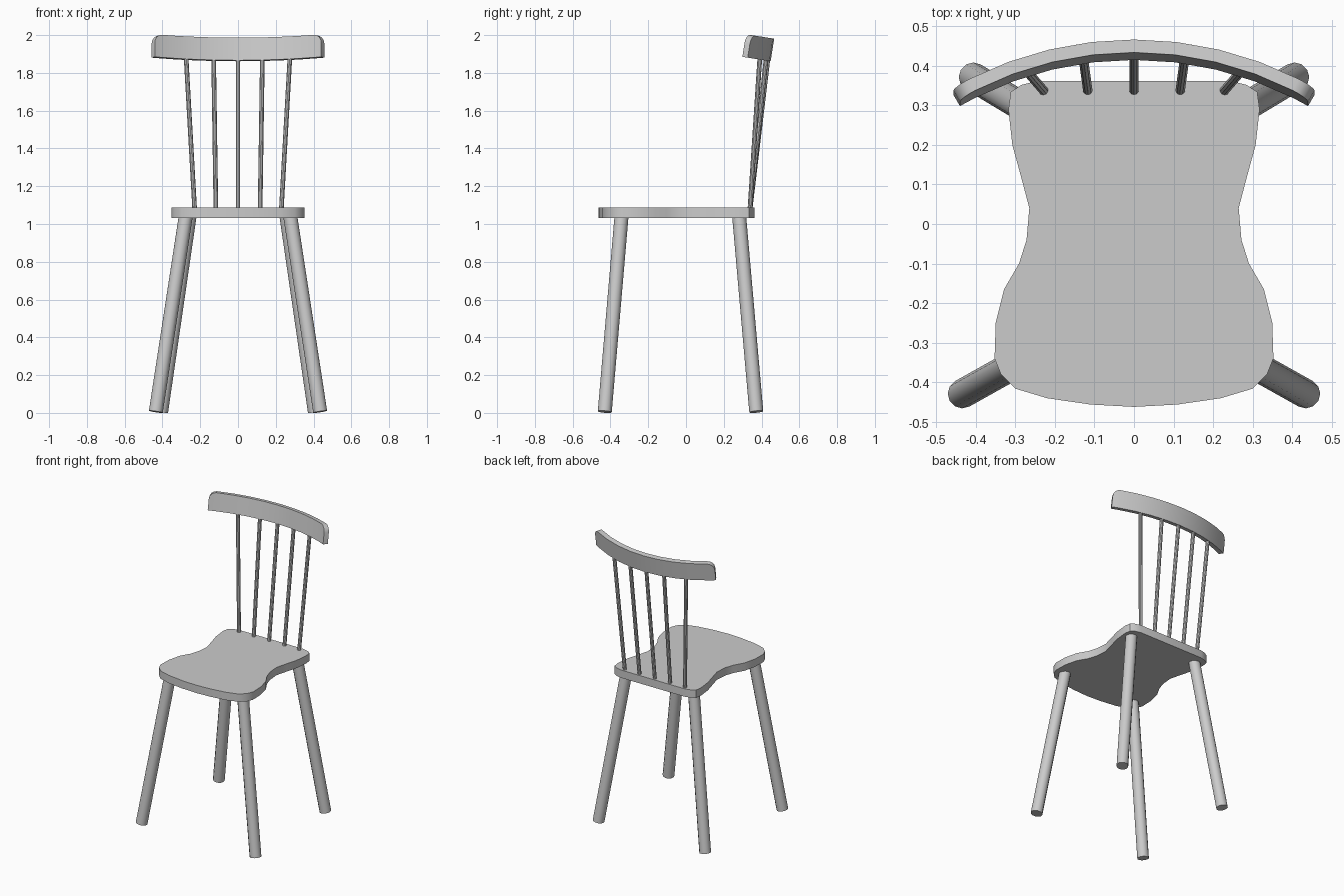
import bpy, bmesh
from math import sin, cos, asin, sqrt, radians, pi
from mathutils import Vector

if "Cube" in bpy.data.objects:
    bpy.data.objects.remove(bpy.data.objects["Cube"])


def finish(bm, name, angle=35):
    bmesh.ops.recalc_face_normals(bm, faces=bm.faces)
    me = bpy.data.meshes.new(name)
    bm.to_mesh(me)
    bm.free()
    ob = bpy.data.objects.new(name, me)
    bpy.context.collection.objects.link(ob)
    bpy.ops.object.select_all(action='DESELECT')
    ob.select_set(True)
    bpy.context.view_layer.objects.active = ob
    bpy.ops.object.shade_smooth_by_angle(angle=radians(angle))
    return ob


def rod(name, a, b, r, sides):
    # Straight round bar from a to b
    a, b = Vector(a), Vector(b)
    d = b - a
    bm = bmesh.new()
    bmesh.ops.create_cone(bm, cap_ends=True, segments=sides,
                          radius1=r, radius2=r, depth=d.length)
    ob = finish(bm, name)
    ob.location = (a + b) / 2
    ob.rotation_euler = d.to_track_quat('Z', 'Y').to_euler()
    return ob


# Seat: half outline mirrored, then extruded
half = [(0.245, 0.362), (0.285, 0.352), (0.312, 0.334), (0.318, 0.29),
        (0.308, 0.20), (0.286, 0.12), (0.265, 0.04), (0.272, -0.04),
        (0.291, -0.10), (0.329, -0.165), (0.35, -0.25), (0.353, -0.34),
        (0.337, -0.38), (0.30, -0.417), (0.22, -0.441), (0.11, -0.457)]
outline = half + [(0, -0.463)] + [(-x, y) for x, y in reversed(half)]
bm = bmesh.new()
face = bm.faces.new([bm.verts.new((x, y, 1.033)) for x, y in outline])
top = bmesh.ops.extrude_face_region(bm, geom=[face])['geom']
bmesh.ops.translate(bm, vec=(0, 0, 0.054),
                    verts=[v for v in top if isinstance(v, bmesh.types.BMVert)])
finish(bm, "seat")

# Splayed legs
for side, sx in (("left", -1), ("right", 1)):
    rod(f"front_leg_{side}", (sx * 0.435, -0.43, 0.006),
        (sx * 0.276, -0.341, 1.045), 0.037, 12)
    rod(f"back_leg_{side}", (sx * 0.407, 0.372, 0.006),
        (sx * 0.256, 0.281, 1.045), 0.037, 12)

# Top rail: curved plank, leaning back, rounded upper corners
R, T, H = 0.911, 0.033, 0.121
TILT, Y0, Z0 = radians(9), 0.448, 1.8615
END, CORNER = asin(0.457 / R), 0.046
inner = END - CORNER / R
cols = [(inner * i / 4, H) for i in range(5)]
for i in range(1, 5):
    p = i * pi / 8
    cols.append((inner + sin(p) * CORNER / R, H - CORNER * (1 - cos(p))))
cols = [(-a, h) for a, h in reversed(cols[1:])] + cols


def rail_point(a, r, v):
    d = r * cos(a) - R
    return (r * sin(a), Y0 + d * cos(TILT) + v * sin(TILT),
            Z0 - d * sin(TILT) + v * cos(TILT))


bm = bmesh.new()
rings = [[bm.verts.new(rail_point(a, r, v))
          for r, v in ((R, 0), (R, h), (R - T, h), (R - T, 0))] for a, h in cols]
for p, q in zip(rings, rings[1:]):
    for k in range(4):
        bm.faces.new((p[k], p[(k + 1) % 4], q[(k + 1) % 4], q[k]))
bm.faces.new(rings[0])
bm.faces.new(rings[-1])
finish(bm, "top_rail")

# Five fanned back spindles, reaching into the rail
for i, (xb, xt) in enumerate([(-0.229, -0.275), (-0.117, -0.129), (0, 0),
                              (0.117, 0.129), (0.229, 0.275)]):
    a = asin(xt / (R - T / 2))
    rod(f"back_spindle_{i + 1}", (xb, 0.338, 1.07),
        rail_point(a, R - T / 2, 0.015), 0.0125, 10)
